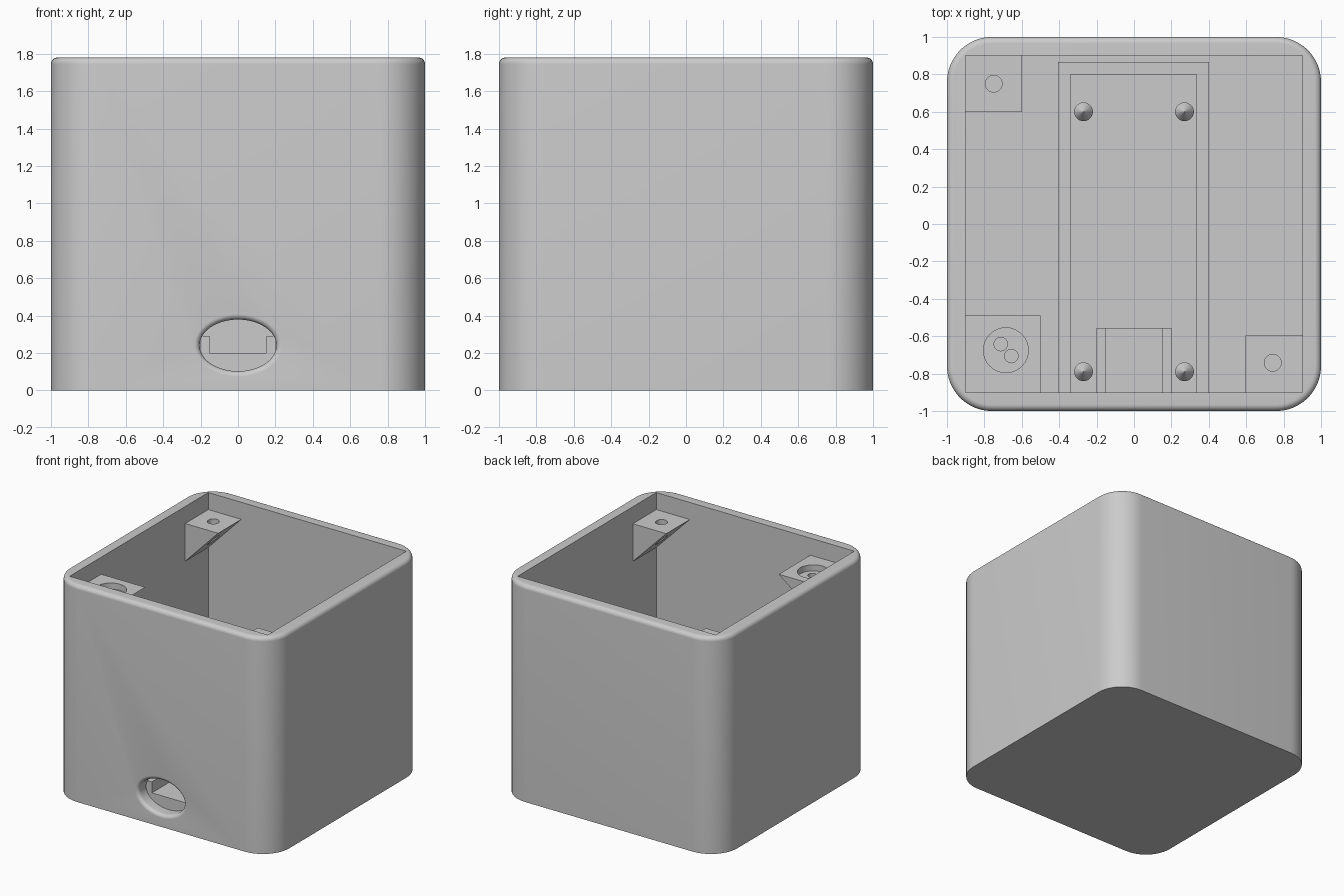
import bpy, bmesh, math

if "Cube" in bpy.data.objects:
    bpy.data.objects.remove(bpy.data.objects["Cube"], do_unlink=True)

grey = bpy.data.materials.new("light grey")
grey.use_nodes = True
grey.diffuse_color = (0.6, 0.6, 0.6, 1)
grey.node_tree.nodes["Principled BSDF"].inputs["Base Color"].default_value = (0.6, 0.6, 0.6, 1)

HEIGHT, FLOOR, INNER = 1.78, 0.1, 0.9
LEDGE = 1.64          # top of the corner brackets
DROP = 0.31           # height of a bracket where it meets the wall


def loft(name, rings):
    """Closed solid through rings that have equal point counts."""
    bm = bmesh.new()
    loops = [[bm.verts.new(p) for p in ring] for ring in rings]
    n = len(loops[0])
    for a, b in zip(loops, loops[1:]):
        for i in range(n):
            j = (i + 1) % n
            bm.faces.new((a[i], a[j], b[j], b[i]))
    bm.faces.new(loops[0])
    bm.faces.new(loops[-1])
    bmesh.ops.recalc_face_normals(bm, faces=bm.faces)
    mesh = bpy.data.meshes.new(name)
    bm.to_mesh(mesh)
    bm.free()
    mesh.materials.append(grey)
    obj = bpy.data.objects.new(name, mesh)
    bpy.context.collection.objects.link(obj)
    return obj


def box(name, x0, x1, y0, y1, z0, z1):
    return loft(name, [[(x0, y0, z), (x1, y0, z), (x1, y1, z), (x0, y1, z)] for z in (z0, z1)])


def turned(name, x, y, profile, sides=32):
    """Solid of revolution about a vertical axis, from (radius, z) pairs."""
    angles = [math.tau * i / sides for i in range(sides)]
    return loft(name, [[(x + r * math.cos(a), y + r * math.sin(a), z) for a in angles]
                       for r, z in profile])


def cut(obj, cutter):
    cutter.hide_render = True
    mod = obj.modifiers.new("cut", 'BOOLEAN')
    mod.operation = 'DIFFERENCE'
    mod.solver = 'EXACT'
    mod.object = cutter
    bpy.context.view_layer.objects.active = obj
    bpy.ops.object.modifier_apply(modifier=mod.name)
    bpy.data.objects.remove(cutter, do_unlink=True)


def smooth(obj):
    bpy.ops.object.select_all(action='DESELECT')
    obj.select_set(True)
    bpy.context.view_layer.objects.active = obj
    bpy.ops.object.shade_smooth_by_angle(angle=math.radians(30))


def rounded_square(inset, z, radius=0.24, steps=12):
    centre = 1 - radius
    r = radius - inset
    ring = []
    for k, (sx, sy) in enumerate(((1, 1), (-1, 1), (-1, -1), (1, -1))):
        for i in range(steps + 1):
            a = math.pi / 2 * (k + i / steps)
            ring.append((sx * centre + r * math.cos(a), sy * centre + r * math.sin(a), z))
    return ring


# Case: rounded square with a soft top rim, hollowed out
quarter = [math.pi / 2 * i / 8 for i in range(9)]
rim = 0.035
rings = [rounded_square(0, 0)]
rings += [rounded_square(rim * (1 - math.cos(t)), HEIGHT - rim + rim * math.sin(t)) for t in quarter]
case = loft("case", rings)
cut(case, box("cavity", -INNER, INNER, -INNER, INNER, FLOOR, 2))


# Oval cable opening with a rounded outer lip
def oval(grow, y, sides=64):
    return [((0.205 + grow) * math.cos(math.tau * i / sides), y,
             0.241 + (0.138 + grow) * math.sin(math.tau * i / sides)) for i in range(sides)]


lip = 0.03
rings = [oval(lip, -1.1)]
rings += [oval(lip * (1 - math.sin(t)), -1 + lip * (1 - math.cos(t))) for t in quarter]
rings.append(oval(0, -0.85))
cut(case, loft("opening", rings))
smooth(case)


# Corner brackets: wedges hanging from the side walls
def bracket(name, side, width, y0, y1):
    wall, edge = side * INNER, side * (INNER - width)
    return loft(name, [[(wall, y, LEDGE), (edge, y, LEDGE), (wall, y, LEDGE - DROP)]
                       for y in (y0, y1)])


def drill(obj, x, y, r, depth):
    cut(obj, turned("drill", x, y, [(r, LEDGE - depth), (r, LEDGE + 0.1)]))


back_bracket = bracket("back_right_bracket", -1, 0.3, 0.6, INNER)
drill(back_bracket, -0.75, 0.75, 0.045, 0.5)
front_bracket = bracket("front_left_bracket", 1, 0.305, -INNER, -0.595)
drill(front_bracket, 0.742, -0.742, 0.045, 0.5)

# Wide bracket with a round seat and two wire holes
seat_bracket = bracket("seat_bracket", -1, 0.4, -INNER, -0.49)
drill(seat_bracket, -0.685, -0.675, 0.12, 0.05)
for x, y in ((-0.712, -0.642), (-0.656, -0.706)):
    drill(seat_bracket, x, y, 0.036, 0.5)
for obj in (back_bracket, front_bracket, seat_bracket):
    smooth(obj)

# Tray rim on the floor, open at the front
tray = box("tray_rim", -0.405, 0.4, -INNER, 0.867, FLOOR, FLOOR + 0.05)
cut(tray, box("tray_space", -0.34, 0.335, -1, 0.8, 0, 0.3))

# Connector cradle behind the opening
cradle = box("connector_cradle", -0.2, 0.2, -INNER, -0.555, FLOOR, 0.29)
cut(cradle, box("cradle_channel", -0.153, 0.153, -1, -0.5, 0.2, 0.4))

# Pointed mounting posts
for x in (-0.27, 0.27):
    for y, end in ((-0.79, "front"), (0.6, "back")):
        post = turned(f"{end}_post", x, y, [(0.05, FLOOR), (0.05, 0.15), (0.002, 0.22)])
        smooth(post)
